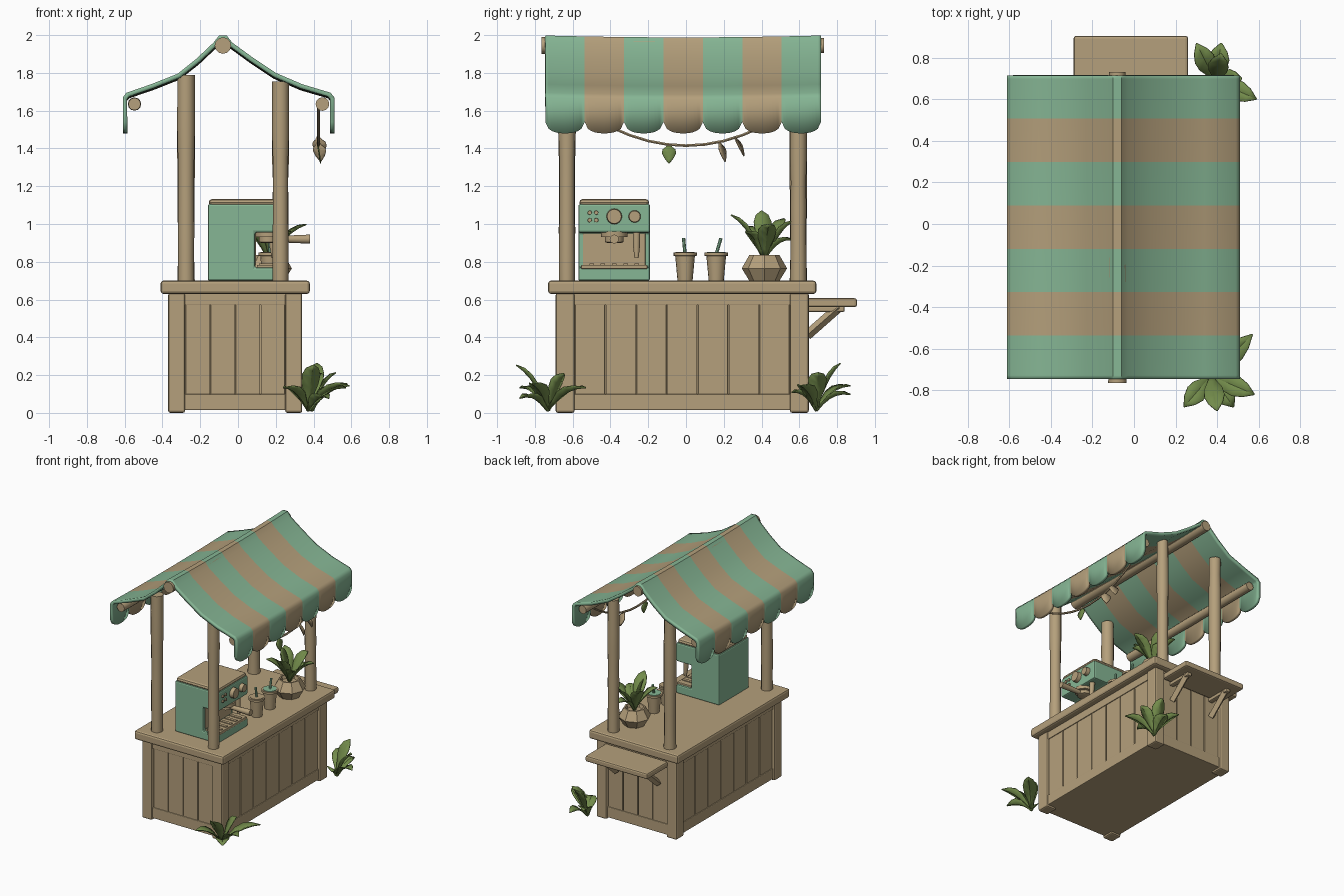
import bpy, bmesh, math, random
from mathutils import Vector

random.seed(4)
if "Cube" in bpy.data.objects:
    bpy.data.objects.remove(bpy.data.objects["Cube"], do_unlink=True)


def material(name, rgb):
    m = bpy.data.materials.new(name)
    m.use_nodes = True
    m.diffuse_color = (*rgb, 1)
    bsdf = next(n for n in m.node_tree.nodes if n.type == 'BSDF_PRINCIPLED')
    bsdf.inputs["Base Color"].default_value = (*rgb, 1)
    bsdf.inputs["Roughness"].default_value = 0.8
    return m


WOOD = material("warm wood", (0.46, 0.35, 0.2))
MINT = material("mint green", (0.24, 0.47, 0.3))
LEAF = material("leaf green", (0.17, 0.26, 0.07))


def finish(name, bm, mats, bevel=0, thick=0, smooth=0.6, normals=True):
    """Turn a bmesh into an object with shading and modifiers."""
    if normals:
        bmesh.ops.recalc_face_normals(bm, faces=bm.faces)
    me = bpy.data.meshes.new(name)
    bm.to_mesh(me)
    bm.free()
    for m in mats:
        me.materials.append(m)
    if smooth:
        me.shade_smooth()
        me.set_sharp_from_angle(angle=smooth)
    ob = bpy.data.objects.new(name, me)
    bpy.context.collection.objects.link(ob)
    if thick:
        mod = ob.modifiers.new("Thickness", 'SOLIDIFY')
        mod.thickness, mod.offset = thick, -1
    if bevel:
        mod = ob.modifiers.new("Bevel", 'BEVEL')
        mod.width, mod.segments = bevel, 2
    return ob


def box(name, x, y, z, mat=WOOD, bevel=0.008):
    bm = bmesh.new()
    bmesh.ops.create_cube(bm, size=1)
    for v in bm.verts:
        v.co = [lo + (c + 0.5) * (hi - lo) for c, (lo, hi) in zip(v.co, (x, y, z))]
    return finish(name, bm, [mat], bevel, smooth=0)


def tube(name, pts, radii, mat=WOOD, sides=12, smooth=0.7):
    """Rings of given radii along a path, capped at both ends."""
    bm = bmesh.new()
    pts = [Vector(p) for p in pts]
    turn = (pts[-1] - pts[0]).to_track_quat('Z', 'Y')
    rings = []
    for p, r in zip(pts, radii):
        angles = [2 * math.pi * i / sides for i in range(sides)]
        rings.append([bm.verts.new(p + turn @ Vector((r * math.cos(a), r * math.sin(a), 0)))
                      for a in angles])
    for a, b in zip(rings, rings[1:]):
        for i in range(sides):
            j = (i + 1) % sides
            bm.faces.new((a[i], a[j], b[j], b[i]))
    bm.faces.new(rings[0])
    bm.faces.new(rings[-1])
    return finish(name, bm, [mat], smooth=smooth)


def log(name, a, b, r, rings=9):
    """A slightly uneven wooden pole."""
    a, b = Vector(a), Vector(b)
    pts = [a.lerp(b, i / (rings - 1)) for i in range(rings)]
    return tube(name, pts, [r * random.uniform(0.92, 1.06) for _ in pts])


def turned(name, x, y, profile, **kw):
    """A round upright part from (radius, height) pairs."""
    return tube(name, [(x, y, z) for _, z in profile], [r for r, _ in profile], **kw)


def leaves(name, base, tips, width, lift, mat=LEAF):
    """A tuft of folded leaves arching from one base to several tips."""
    bm = bmesh.new()
    base = Vector(base)
    for tip in tips:
        tip = Vector(tip)
        ctrl = base.lerp(tip, 0.45) + Vector((0, 0, lift))
        side = (tip - base).cross(Vector((0, 0, 1))).normalized()
        rows = []
        for i, w in enumerate((0.2, 0.45, 0.9, 1, 0.7, 0.06)):
            t = i / 5
            p = base * (1 - t) ** 2 + ctrl * 2 * t * (1 - t) + tip * t * t
            s = side * w * width / 2
            up = Vector((0, 0, 0.2 * w * width))
            rows.append([bm.verts.new(q) for q in (p - s + up, p, p + s + up)])
        for a, b in zip(rows, rows[1:]):
            for k in range(2):
                bm.faces.new((a[k], a[k + 1], b[k + 1], b[k]))
    return finish(name, bm, [mat], thick=0.006, smooth=0.4)


# Counter: core, corner boards, rails, planks and worktop
X0, X1, Y0, Y1 = -0.37, 0.34, -0.69, 0.65
box("counter_core", (X0 + .03, X1 - .03), (Y0 + .03, Y1 - .03), (0.015, 0.64), bevel=0)
box("worktop", (-0.41, 0.38), (-0.73, 0.69), (0.63, 0.7), bevel=0.015)
for x in ((X0, X0 + .09), (X1 - .09, X1)):
    for y in ((Y0, Y0 + .1), (Y1 - .1, Y1)):
        box("corner_board", x, y, (0, 0.635), bevel=0.012)
for z in ((0.015, 0.1), (0.57, 0.635)):
    box("rail", (X0 + .012, X1 - .012), (Y0 + .012, Y1 - .012), z, bevel=0.005)


def planks(lo, hi, count, make):
    step = (hi - lo) / count
    for i in range(count):
        make((lo + i * step + 0.003, lo + (i + 1) * step - 0.003))


for x in ((X0 + .018, X0 + .04), (X1 - .04, X1 - .018)):
    planks(Y0 + .1, Y1 - .1, 7, lambda s: box("side_plank", x, s, (0.03, 0.62), bevel=0.004))
for y in ((Y0 + .018, Y0 + .04), (Y1 - .04, Y1 - .018)):
    planks(X0 + .09, X1 - .09, 4, lambda s: box("end_plank", s, y, (0.03, 0.62), bevel=0.004))

# End shelf with two brackets
box("end_shelf", (-0.29, 0.26), (Y1 - .01, 0.905), (0.56, 0.607), bevel=0.012)
for x in (-0.2, 0.17):
    box("bracket_arm", (x - .02, x + .02), (Y1 - .02, 0.84), (0.535, 0.565))
    tube("bracket_brace", [(x, 0.64, 0.41), (x, 0.81, 0.56)], [0.026, 0.026], sides=4)

# Posts and roof poles
for y in (-0.63, 0.595):
    log("back_post", (-0.275, y, 0.69), (-0.275, y, 1.79), 0.045)
    log("serving_post", (0.225, y, 0.69), (0.225, y, 1.755), 0.043)
log("ridge_pole", (-0.08, -0.765, 1.945), (-0.08, 0.73, 1.945), 0.042)
log("back_eave_pole", (-0.548, -0.7, 1.635), (-0.548, 0.67, 1.635), 0.034)
log("serving_eave_pole", (0.447, -0.7, 1.635), (0.447, 0.67, 1.635), 0.034)

# Striped awning with scalloped skirts
outline = [(-0.61, 1.48), (-0.61, 1.66), (-0.59, 1.685), (-0.46, 1.73), (-0.32, 1.785),
           (-0.22, 1.865), (-0.13, 1.95), (-0.1, 1.988), (-0.06, 1.988), (-0.03, 1.95),
           (0.08, 1.87), (0.2, 1.79), (0.34, 1.73), (0.49, 1.685), (0.51, 1.66), (0.51, 1.48)]
STRIPES, COLS = 7, 12
AY0, AY1 = -0.745, 0.715
bm = bmesh.new()
grid = []
for c in range(STRIPES * COLS + 1):
    y = AY0 + (AY1 - AY0) * c / (STRIPES * COLS)
    t = 2 * (c % COLS) / COLS - 1
    hem = 0.06 * (1 - math.sqrt(max(0, 1 - abs(t) ** 2.4)))
    sag = 0.01 * abs(2 * c / (STRIPES * COLS) - 1) ** 2
    grid.append([bm.verts.new((x, y, z + (hem if k in (0, len(outline) - 1) else sag)))
                 for k, (x, z) in enumerate(outline)])
for c, (a, b) in enumerate(zip(grid, grid[1:])):
    for k in range(len(outline) - 1):
        f = bm.faces.new((a[k], a[k + 1], b[k + 1], b[k]))
        f.material_index = (c // COLS) % 2
bm.normal_update()
if sum(f.normal.z for f in bm.faces) < 0:
    bmesh.ops.reverse_faces(bm, faces=bm.faces)
finish("awning", bm, [MINT, WOOD], thick=0.024, smooth=0.9, normals=False)

# Leaf garland under the serving eave
path = [(0.425, y / 10, 1.415 + 0.0062 * y * y) for y in range(-6, 7)]
for a, b in zip(path, path[1:]):
    tube("garland_string", [a, b], [0.008, 0.008], sides=6)
for y, z, dy, mat in ((-0.09, 1.42, 0, LEAF), (0.18, 1.43, 0.03, WOOD), (0.26, 1.46, 0.05, WOOD)):
    leaves("garland_leaf", (0.425, y, z), [(0.44, y + dy, z - 0.1)], 0.075, 0, mat)

# Coffee machine: C-shaped shell, lid, trim, controls
MY0, MY1 = -0.57, -0.19
shell = [(-0.16, 0.7), (0.22, 0.7), (0.22, 0.77), (0.09, 0.77),
         (0.09, 0.955), (0.22, 0.955), (0.22, 1.105), (-0.16, 1.105)]
bm = bmesh.new()
face = bm.faces.new([bm.verts.new((x, MY0, z)) for x, z in shell])
out = bmesh.ops.extrude_face_region(bm, geom=[face])
bmesh.ops.translate(bm, vec=(0, MY1 - MY0, 0),
                    verts=[g for g in out["geom"] if isinstance(g, bmesh.types.BMVert)])
finish("machine_shell", bm, [MINT], bevel=0.01, smooth=0)
box("machine_lid", (-0.155, 0.215), (MY0 + .005, MY1 - .005), (1.095, 1.132), bevel=0.018)
box("machine_splash_panel", (0.08, 0.096), (MY0 + .025, MY1 - .025), (0.78, 0.95), bevel=0.003)
box("drip_tray", (0.1, 0.223), (MY0 + .015, MY1 - .015), (0.762, 0.784), bevel=0.004)
for i in range(5):
    y = MY0 + 0.07 + i * 0.06
    box("tray_bar", (0.11, 0.21), (y - .012, y + .012), (0.78, 0.79), bevel=0)
for y, r in ((-0.38, 0.042), (-0.272, 0.033)):
    tube("dial", [(0.215, y, 1.04), (0.25, y, 1.04)], [r, r * 0.9], sides=16)
for y in (-0.51, -0.475):
    for z in (1.02, 1.06):
        tube("button", [(0.215, y, z), (0.23, y, z)], [0.012, 0.011], sides=8)
turned("brew_head", 0.16, -0.38, [(0.035, 0.9), (0.05, 0.905), (0.05, 0.93), (0.07, 0.932), (0.07, 0.96)])
tube("brew_handle", [(0.17, -0.38, 0.92), (0.24, -0.38, 0.92), (0.38, -0.38, 0.92)], [0.014, 0.018, 0.024])
tube("steam_wand", [(0.19, -0.262, 0.82), (0.185, -0.262, 0.88), (0.18, -0.262, 0.96)], [0.011, 0.018, 0.02])

# Takeaway cups with straws
for y, lid, lean in ((-0.005, WOOD, -0.008), (0.16, MINT, 0.025)):
    turned("cup", 0.17, y, [(0.04, 0.7), (0.052, 0.83), (0.062, 0.832), (0.062, 0.848), (0.052, 0.848)],
           sides=16)
    turned("cup_lid", 0.17, y, [(0.05, 0.84), (0.05, 0.852)], mat=lid, sides=16)
    tube("straw", [(0.17, y, 0.84), (0.165, y + lean, 0.925)], [0.009, 0.009], mat=MINT, sides=8)

# Potted plant
turned("plant_pot", 0.165, 0.415, [(0.08, 0.7), (0.12, 0.765), (0.08, 0.835), (0.068, 0.835), (0.06, 0.81)],
       sides=8, smooth=0)
leaves("pot_leaves", (0.165, 0.415, 0.81),
       [(0.2, 0.24, 1.05), (0.1, 0.4, 1.07), (0.22, 0.57, 1.02), (0.36, 0.44, 1.0),
        (0.05, 0.52, 1.03), (0.03, 0.32, 0.99), (0.28, 0.32, 0.96), (0.2, 0.56, 0.92)], 0.095, 0.07)

# Ground plants at the serving corners
leaves("front_ground_plant", (0.37, -0.73, 0.01),
       [(0.4, -0.9, 0.25), (0.24, -0.88, 0.13), (0.58, -0.82, 0.15), (0.57, -0.53, 0.13),
        (0.44, -0.65, 0.21), (0.48, -0.88, 0.08)], 0.1, 0.07)
leaves("rear_ground_plant", (0.39, 0.69, 0.01),
       [(0.42, 0.82, 0.26), (0.3, 0.87, 0.14), (0.59, 0.6, 0.14), (0.52, 0.7, 0.21),
        (0.42, 0.87, 0.1), (0.44, 0.56, 0.11)], 0.1, 0.07)
